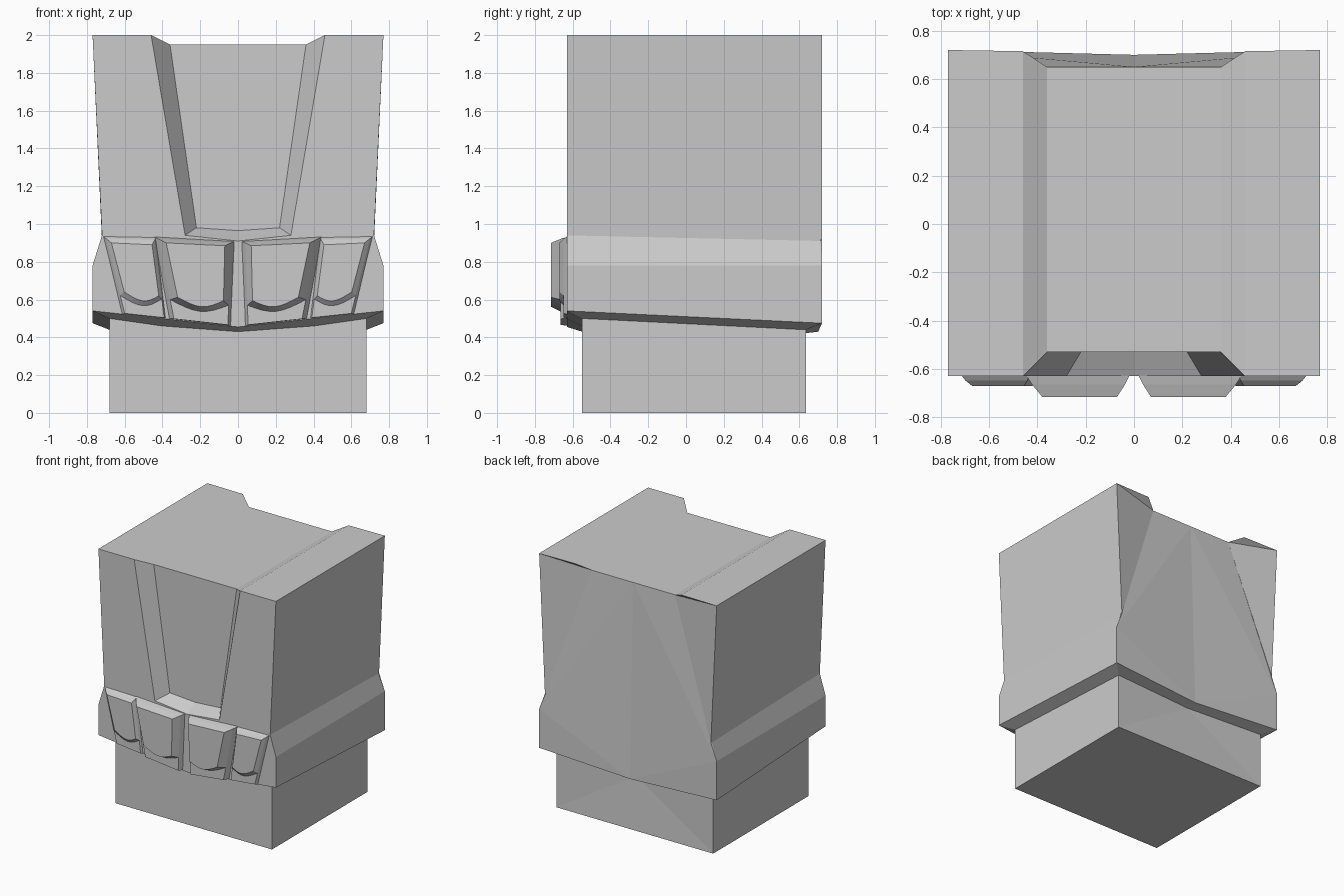
import bpy, bmesh, math

if "Cube" in bpy.data.objects:
    bpy.data.objects.remove(bpy.data.objects["Cube"])

grey = bpy.data.materials.new("plain_grey")
grey.use_nodes = True
colour = (0.6, 0.6, 0.6, 1)
grey.diffuse_color = colour
grey.node_tree.nodes["Principled BSDF"].inputs["Base Color"].default_value = colour


def mirrored(name, verts, faces):
    """Make the +x half from points and index loops, then mirror it."""
    mesh = bpy.data.meshes.new(name)
    bm = bmesh.new()
    vs = [bm.verts.new(v) for v in verts]
    for f in faces:
        bm.faces.new([vs[i] for i in f])
    bmesh.ops.recalc_face_normals(bm, faces=bm.faces[:])
    bm.to_mesh(mesh)
    bm.free()
    mesh.materials.append(grey)
    obj = bpy.data.objects.new(name, mesh)
    bpy.context.collection.objects.link(obj)
    mod = obj.modifiers.new("mirror", 'MIRROR')
    mod.use_clip = True
    return obj


def from_names(name, points, loops):
    keys = list(points)
    return mirrored(name, list(points.values()),
                    [[keys.index(k) for k in loop.split()] for loop in loops])


def loft(name, a, ya, b, yb):
    """Join two (x, z) outlines with the same point count."""
    n = len(a)
    verts = [(x, ya, z) for x, z in a] + [(x, yb, z) for x, z in b]
    sides = [(i, (i + 1) % n, n + (i + 1) % n, n + i) for i in range(n)]
    return mirrored(name, verts, [range(n), range(n, 2 * n)] + sides)


FRONT, BACK, RECESS = -0.63, 0.72, -0.53

# Stem corner points, shared with the underside of the body
stem_top = {
    "sf": (.68, -.55, .5), "sq": (.4, -.55, .46), "sc": (0, -.55, .43),
    "tf": (.68, .635, .44), "tc": (0, .615, .42),
}

# Main body: flared side walls, top channel, front recess, faceted back
body = {
    "a": (.46, FRONT, 2), "b": (.77, FRONT, 2), "c": (.72, FRONT, .94),
    "d": (.77, FRONT, .78), "e": (.77, FRONT, .54), "f": (.4, FRONT, .5),
    "g": (0, FRONT, .455), "k": (.28, FRONT, .94), "l": (0, FRONT, .91),
    "h": (.36, RECESS, 1.95), "i": (.22, RECESS, .98),
    "j": (0, RECESS, .965), "n": (0, RECESS, 1.95),
    "A": (.46, .715, 2), "B": (.77, BACK, 2), "C": (.72, BACK, .91),
    "D": (.77, BACK, .78), "E": (.77, BACK, .475), "G": (0, .7, .43),
    "H": (.36, .65, 1.95), "M": (0, .65, 1.95),
}
body.update(stem_top)
from_names("body", body, [
    "a b c k", "c d e f g l k", "a k i h", "k l j i", "h i j n",   # front
    "a b B A", "a h H A", "h n M H",                               # top
    "b c C B", "c d D C", "d e E D",                               # side
    "A B H", "H B C", "H C D", "H D M", "M D G", "D E G",          # back
    "e f sq sf", "f g sc sq", "e sf tf E", "E tf tc G",            # underside
])

# Stem under the body
stem = dict(stem_top)
stem.update({"p": (.68, -.55, 0), "q": (0, -.55, 0),
             "r": (.68, .635, 0), "s": (0, .635, 0)})
from_names("stem", stem, ["sf sq sc q p", "sf p r tf", "tf r tc", "r s tc", "p q s r"])


# Front digits: a bevelled lower plate and a thicker upper plate with a curved end
def mix(p, q, t):
    return tuple(u + (v - u) * t for u, v in zip(p, q))


def curved_end(quad, start, sag, steps=8):
    top_in, top_out, low_out, low_in = quad
    pts = [top_in, top_out]
    for i in range(steps + 1):
        u = 1 - i / steps
        v = start + sag * math.sin(math.pi * u)
        pts.append(mix(mix(top_in, low_in, v), mix(top_out, low_out, v), u))
    return pts


def digit(name, back, front, y_mid, y_front):
    t = (y_mid - FRONT) / (y_front - FRONT)
    middle = [mix(p, q, t) for p, q in zip(back, front)]
    loft(name + "_base", back, FRONT + .01, middle, y_mid)
    loft(name + "_plate", curved_end(middle, .76, .11), y_mid,
         curved_end(front, .71, .1), y_front)


digit("inner_digit",
      [(.015, .91), (.45, .935), (.37, .5), (.035, .46)],
      [(.07, .885), (.38, .9), (.295, .495), (.08, .475)], -.665, -.715)
digit("outer_digit",
      [(.43, .935), (.72, .94), (.62, .52), (.38, .5)],
      [(.455, .89), (.67, .9), (.575, .535), (.405, .51)], -.648, -.67)
